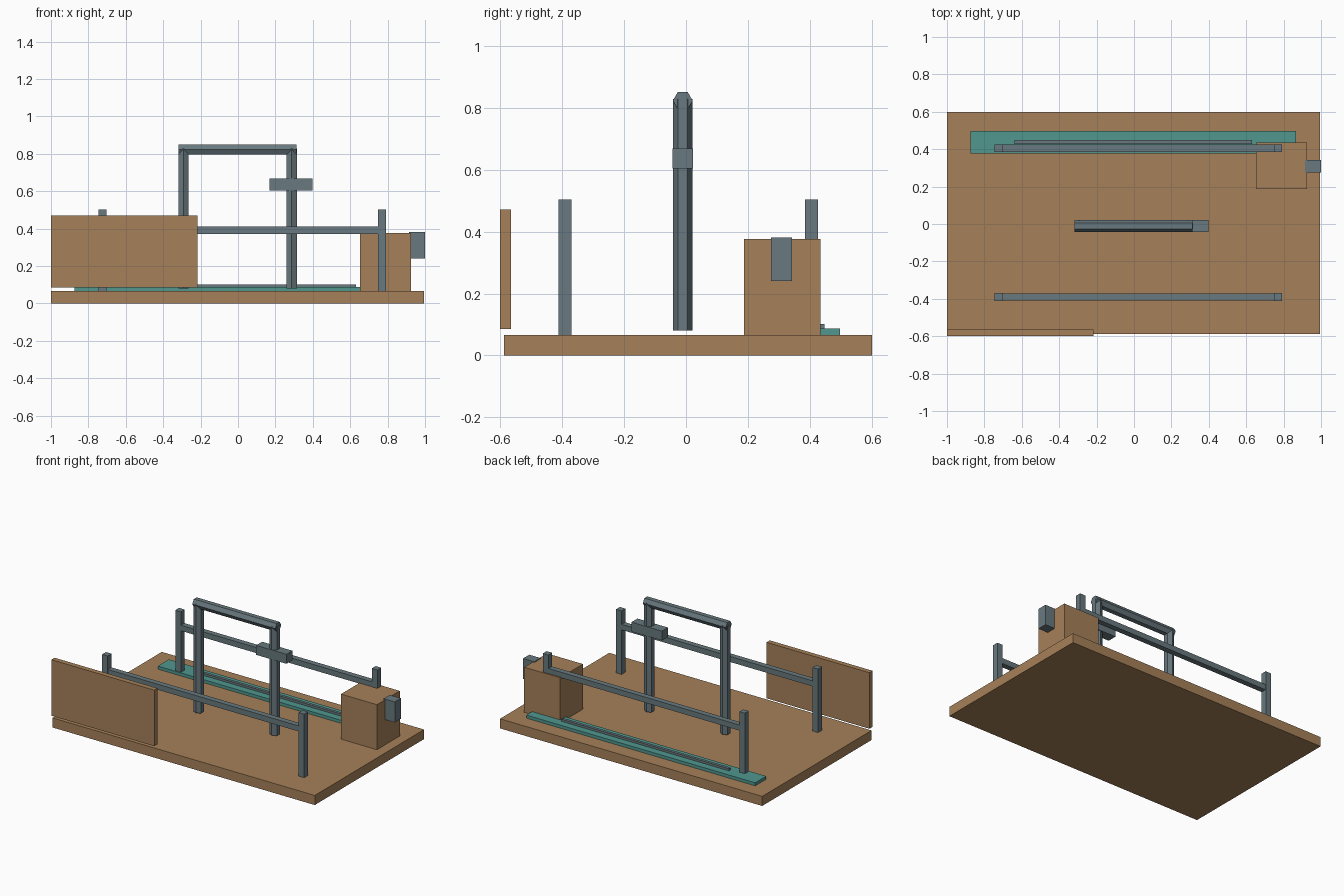
import bpy
import math

if "Cube" in bpy.data.objects:
    bpy.data.objects.remove(bpy.data.objects["Cube"])


def material(name, rgb):
    m = bpy.data.materials.new(name)
    m.diffuse_color = (*rgb, 1)
    m.use_nodes = True
    m.node_tree.nodes["Principled BSDF"].inputs["Base Color"].default_value = m.diffuse_color
    return m


WOOD = material("wood", (0.38, 0.22, 0.10))
STEEL = material("steel", (0.14, 0.19, 0.21))
TEAL = material("teal", (0.08, 0.31, 0.27))


def box(name, mat, x, y, z):
    """Box from (min, max) pairs along each axis."""
    bpy.ops.mesh.primitive_cube_add(size=1, location=[sum(p) / 2 for p in (x, y, z)])
    o = bpy.context.object
    o.name = name
    o.scale = [p[1] - p[0] for p in (x, y, z)]
    bpy.ops.object.transform_apply(location=False, rotation=False, scale=True)
    o.data.materials.append(mat)
    return o


def hex_bar(name, length, location, rotation):
    """Six-sided bar, running along z before it is turned."""
    bpy.ops.mesh.primitive_cylinder_add(vertices=6, radius=0.032, depth=length,
                                        location=location, rotation=rotation)
    o = bpy.context.object
    o.name = name
    o.data.materials.append(STEEL)
    return o


# Base slab and front panel
box("base", WOOD, (-1, 0.995), (-0.587, 0.6), (0, 0.066))
box("front_panel", WOOD, (-1, -0.217), (-0.6, -0.565), (0.086, 0.471))

# Side railings: two posts and one rail each
for side, y in (("front", -0.39), ("back", 0.405)):
    for end, x in (("left", -0.725), ("right", 0.77)):
        box(f"{side}_{end}_post", STEEL, (x - 0.021, x + 0.021),
            (y - 0.021, y + 0.021), (0.066, 0.503))
    box(f"{side}_rail", STEEL, (-0.725, 0.77), (y - 0.019, y + 0.019), (0.372, 0.41))

# Central hexagonal gate with a small block on the right leg
GY = -0.0105
for end, x in (("left", -0.2915), ("right", 0.2865)):
    hex_bar(f"gate_{end}_leg", 0.748, (x, GY, 0.454), (0, 0, 0))
hex_bar("gate_beam", 0.631, (-0.0025, GY, 0.823), (0, math.pi / 2, 0))
box("gate_block", STEEL, (0.168, 0.399), (GY - 0.0325, GY + 0.0325), (0.604, 0.669))

# Teal floor strip with a thin bar along it
box("floor_strip", TEAL, (-0.875, 0.866), (0.378, 0.498), (0.066, 0.087))
box("strip_bar", STEEL, (-0.64, 0.632), (0.428, 0.448), (0.087, 0.102))

# Corner cabinet with a side-mounted unit
box("cabinet", WOOD, (0.653, 0.926), (0.187, 0.435), (0.066, 0.376))
box("cabinet_side_unit", STEEL, (0.915, 1.0), (0.275, 0.342), (0.24, 0.381))
